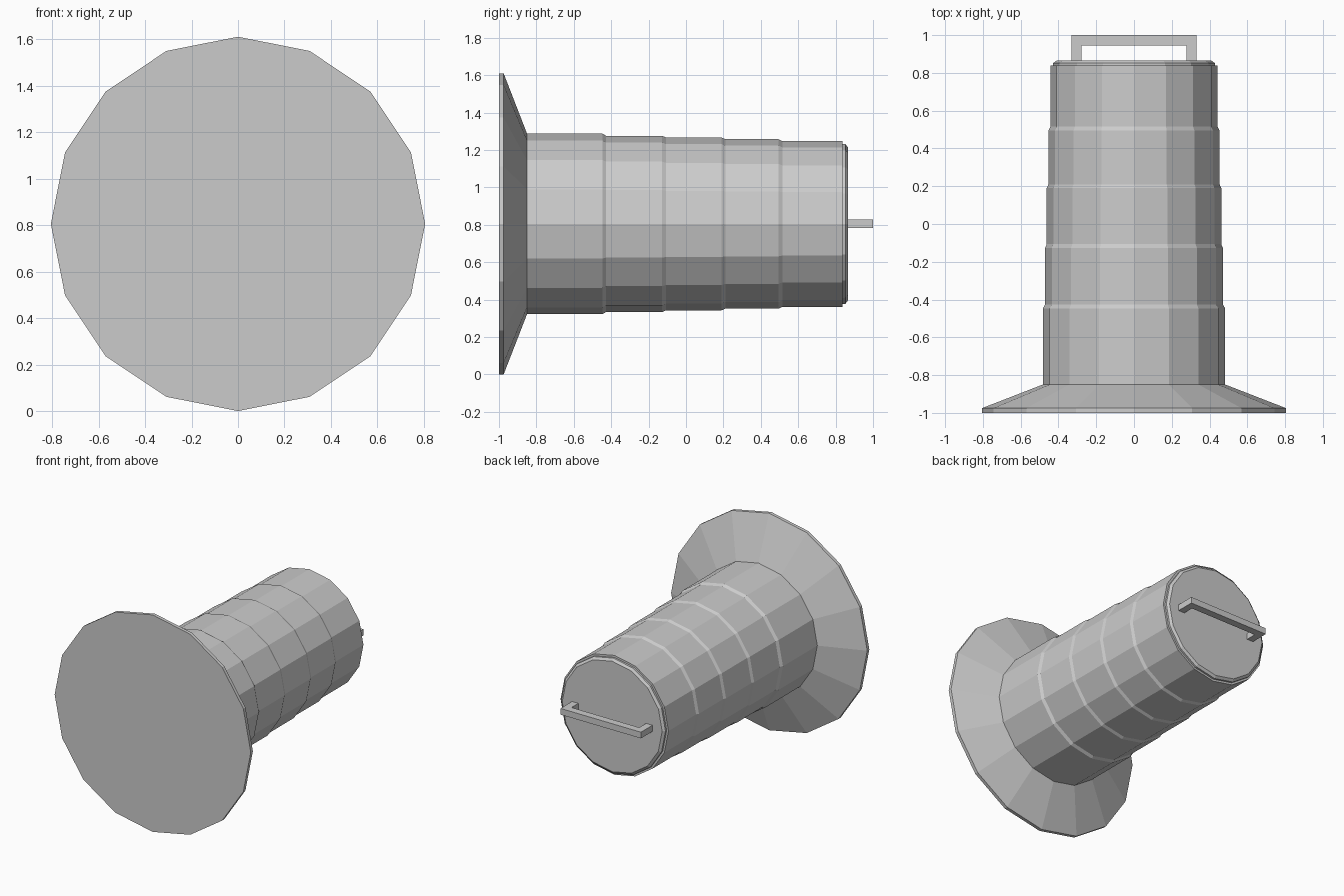
import bpy, bmesh
from math import sin, cos, tau

SIDES = 16
CENTRE_Z = 0.805

default = bpy.data.objects.get("Cube")
if default:
    bpy.data.objects.remove(default)

grey = bpy.data.materials.new("plain grey")
grey.use_nodes = True
colour = (0.6, 0.6, 0.6, 1)
grey.diffuse_color = colour
grey.node_tree.nodes["Principled BSDF"].inputs["Base Color"].default_value = colour


def add_object(name, bm):
    bmesh.ops.recalc_face_normals(bm, faces=bm.faces)
    mesh = bpy.data.meshes.new(name)
    bm.to_mesh(mesh)
    bm.free()
    mesh.materials.append(grey)
    obj = bpy.data.objects.new(name, mesh)
    bpy.context.collection.objects.link(obj)
    return obj


def lathe(name, profile):
    """Capped faceted solid around the y axis from (radius, y) pairs."""
    bm = bmesh.new()
    rings = []
    for r, y in profile:
        angles = [tau * i / SIDES for i in range(SIDES)]
        rings.append([bm.verts.new((r * sin(a), y, CENTRE_Z + r * cos(a))) for a in angles])
    for a, b in zip(rings, rings[1:]):
        for i in range(SIDES):
            j = (i + 1) % SIDES
            bm.faces.new((a[i], a[j], b[j], b[i]))
    bm.faces.new(rings[0])
    bm.faces.new(rings[-1])
    return add_object(name, bm)


# Wide flange and stepped barrel, narrowing toward the back
profile = [(0.805, -1), (0.805, -0.975), (0.483, -0.85)]
radii = [0.483, 0.471, 0.462, 0.453, 0.443]
steps = [-0.437, -0.117, 0.2, 0.505]
for y, before, after in zip(steps, radii, radii[1:]):
    profile += [(before, y - 0.01), (after, y + 0.01)]
profile.append((radii[-1], 0.838))
lathe("flanged_barrel", profile)

# Bevelled cap closing the back
lathe("end_cap", [(0.428, 0.82), (0.428, 0.852), (0.41, 0.865)])

# Square-section pull handle, a U outline extruded upward
outer, inner, tip, thick, root = 0.33, 0.278, 1.0, 0.055, 0.86
outline = [(-outer, root), (-outer, tip), (outer, tip), (outer, root),
           (inner, root), (inner, tip - thick), (-inner, tip - thick), (-inner, root)]
bm = bmesh.new()
base = bm.faces.new([bm.verts.new((x, y, CENTRE_Z - 0.023)) for x, y in outline])
top = bmesh.ops.extrude_face_region(bm, geom=[base])
verts = [v for v in top["geom"] if isinstance(v, bmesh.types.BMVert)]
bmesh.ops.translate(bm, verts=verts, vec=(0, 0, 0.046))
add_object("pull_handle", bm)
